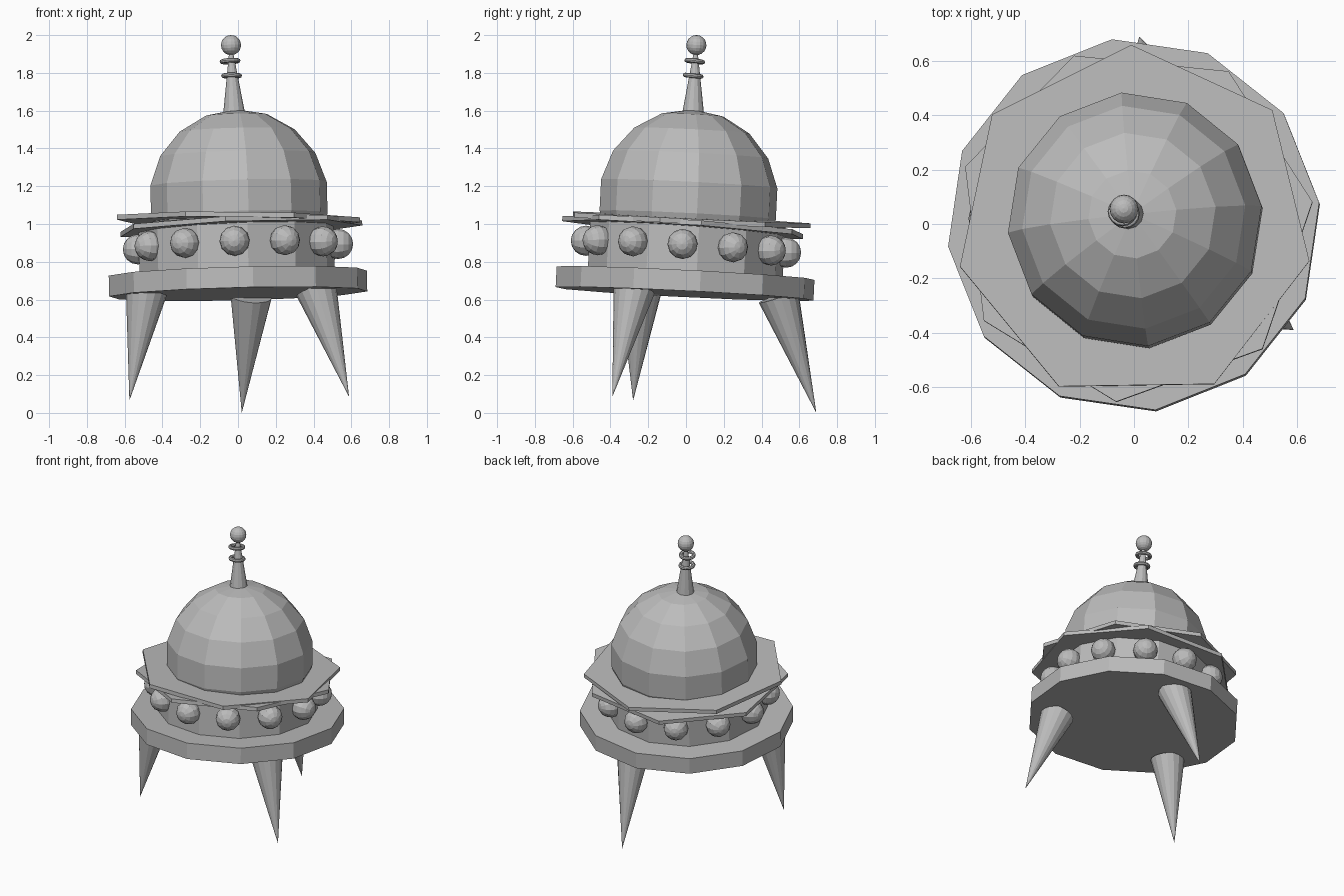
import bpy
from math import radians, cos, sin
from mathutils import Vector

cube = bpy.data.objects.get("Cube")
if cube:
    bpy.data.objects.remove(cube, do_unlink=True)

grey = bpy.data.materials.new("plain_grey")
grey.use_nodes = True
grey.diffuse_color = (0.5, 0.5, 0.5, 1)
grey.node_tree.nodes["Principled BSDF"].inputs["Base Color"].default_value = (0.5, 0.5, 0.5, 1)

LEAN = Vector((-0.025, 0.05, 1))  # axis of the slightly leaning body


def finish(name, axis=LEAN, spin=0):
    """Name the new object, spin it about its own axis, then lean it."""
    ob = bpy.context.object
    ob.name = name
    lean = Vector((0, 0, 1)).rotation_difference(Vector(axis).normalized())
    ob.rotation_mode = "QUATERNION"
    ob.rotation_quaternion = lean @ Vector((0, 0, 1)).rotation_difference(Vector((0, 0, 1)))
    for v in ob.data.vertices:
        x, y = v.co.x, v.co.y
        c, s = cos(radians(spin)), sin(radians(spin))
        v.co.x, v.co.y = x * c - y * s, x * s + y * c
    ob.data.materials.append(grey)
    return ob


def disc(name, sides, radius, depth, loc, phase, axis=LEAN):
    # Cylinders start with a vertex on +y
    bpy.ops.mesh.primitive_cylinder_add(vertices=sides, radius=radius, depth=depth, location=loc)
    return finish(name, axis, phase - 90)


def ball(name, segments, rings, radius, loc, axis=LEAN, phase=0):
    bpy.ops.mesh.primitive_uv_sphere_add(segments=segments, ring_count=rings, radius=radius, location=loc)
    return finish(name, axis, phase)


def cone(name, sides, start, end, r1, r2):
    start, end = Vector(start), Vector(end)
    bpy.ops.mesh.primitive_cone_add(vertices=sides, radius1=r1, radius2=r2,
                                    depth=(end - start).length, location=(start + end) / 2)
    return finish(name, end - start)


# Body: base slab, band and dome
disc("base_slab", 12, 0.688, 0.11, (0, -0.005, 0.685), 6.7)
disc("window_band", 12, 0.52, 0.28, (-0.008, 0.003, 0.87), 6.7)
ball("dome", 12, 9, 0.477, (0.005, 0.013, 1.13), phase=6)

# Two overlapping seven-sided roof plates, each with its own lean
disc("upper_roof_plate", 7, 0.66, 0.026, (0, 0, 1.022), 90.9, (0.01, 0.048, 1))
disc("lower_roof_plate", 7, 0.66, 0.026, (0.003, 0, 0.985), 7, (-0.04, 0.07, 1))

# Ring of round lamps around the band
for i in range(12):
    a = radians(30 * i - 2)
    x, y = 0.53 * cos(a), 0.53 * sin(a)
    ball(f"lamp_{i + 1}", 12, 8, 0.08, (x, y, 0.88 + 0.025 * x - 0.06 * y), (x, y, 0))

# Three splayed pointed legs
legs = {
    "back_leg": ((0.07, 0.49, 0.617), (0.02, 0.69, 0)),
    "right_leg": ((-0.485, -0.24, 0.64), (-0.575, -0.28, 0.065)),
    "left_leg": ((0.415, -0.275, 0.65), (0.588, -0.39, 0.085)),
}
for name, (top, tip) in legs.items():
    cone(name, 16, top, tip, 0.11, 0)

# Antenna with two rings and a ball
cone("antenna_mast", 12, (-0.02, 0.037, 1.57), (-0.037, 0.052, 1.92), 0.06, 0.009)
for name, loc, axis in (("lower_antenna_ring", (-0.034, 0.038, 1.785), (0.0, 0.1, 1)),
                        ("upper_antenna_ring", (-0.042, 0.046, 1.862), (-0.06, 0.12, 1))):
    bpy.ops.mesh.primitive_torus_add(major_segments=16, minor_segments=8, major_radius=0.043,
                                     minor_radius=0.012, location=loc)
    finish(name, axis)
ball("antenna_ball", 16, 10, 0.053, (-0.037, 0.055, 1.947))
